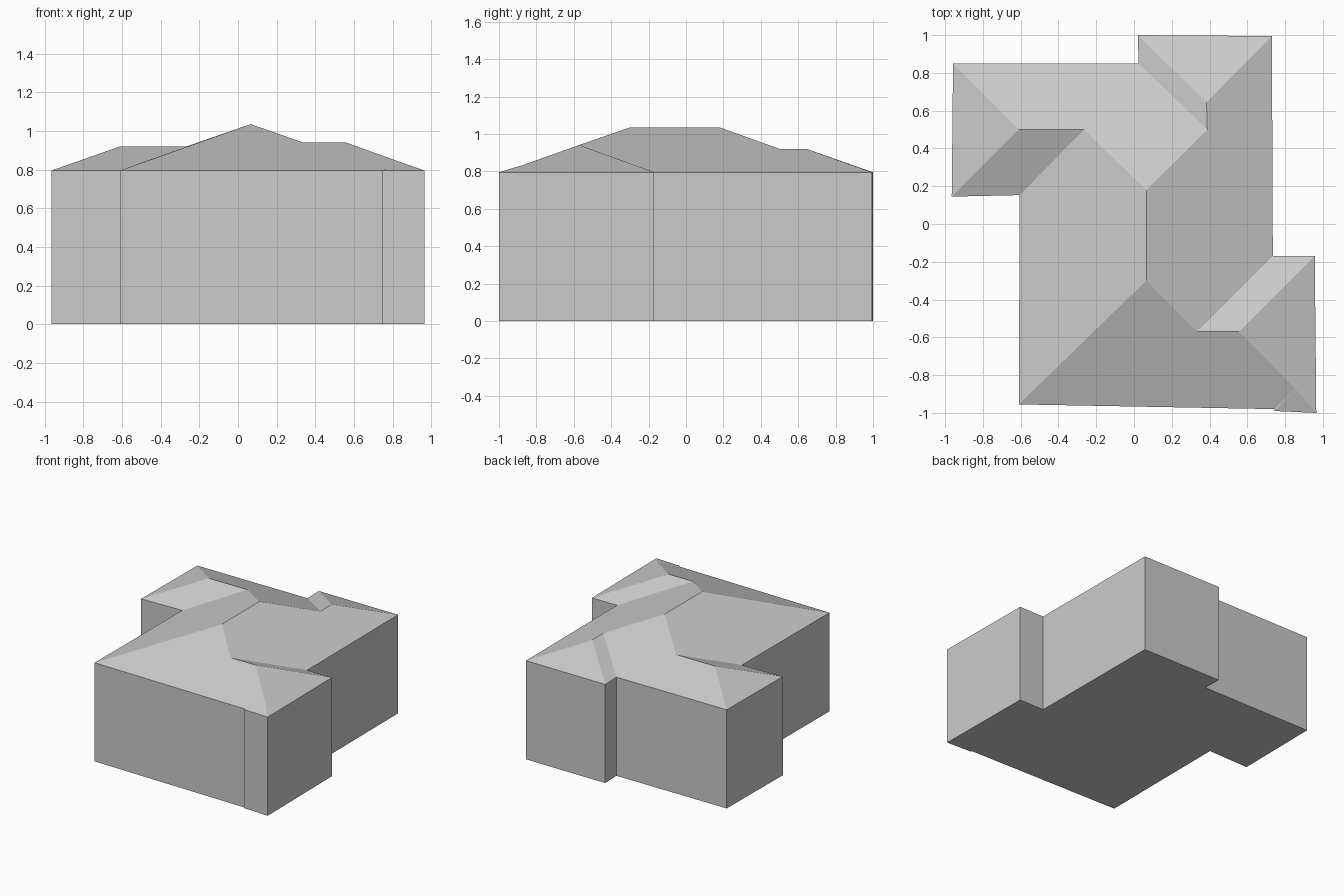
import bpy
import bmesh

cube = bpy.data.objects.get("Cube")
if cube:
    bpy.data.objects.remove(cube, do_unlink=True)

EAVES = 0.795

# One plain grey for the whole building
grey = bpy.data.materials.new("plain grey")
grey.use_nodes = True
colour = (0.6, 0.6, 0.6, 1)
grey.diffuse_color = colour
grey.node_tree.nodes["Principled BSDF"].inputs["Base Color"].default_value = colour


def finish(bm, name):
    """Turn a bmesh into a flat-shaded object."""
    mesh = bpy.data.meshes.new(name)
    bm.to_mesh(mesh)
    bm.free()
    mesh.materials.append(grey)
    obj = bpy.data.objects.new(name, mesh)
    bpy.context.collection.objects.link(obj)
    return obj


# Footprint corners, counterclockwise from the front right-hand corner
footprint = {
    "front": (-0.61, -0.955),
    "jog_in": (0.745, -0.98),
    "jog_out": (0.745, -0.99),
    "wing_front": (0.965, -1),
    "wing_back": (0.957, -0.17),
    "wing_inner": (0.735, -0.17),
    "back_left": (0.73, 0.995),
    "back_right": (0.02, 1),
    "back_inner": (0.025, 0.85),
    "side_back": (-0.958, 0.85),
    "side_front": (-0.965, 0.145),
    "side_inner": (-0.605, 0.153),
}

# Roof peaks and ridge ends
MAIN, FRONT_WING, BACK_WING, CORNER = 1.035, 0.941, 0.92, 0.834
peaks = {
    "ridge_front": (0.065, -0.3, MAIN),
    "ridge_back": (0.065, 0.18, MAIN),
    "wing_valley": (0.335, -0.57, FRONT_WING),
    "wing_peak": (0.556, -0.57, FRONT_WING),
    "corner_peak": (0.853, -0.87, CORNER),
    "side_peak": (-0.61, 0.5, BACK_WING),
    "side_valley": (-0.265, 0.5, BACK_WING),
    "back_valley": (0.388, 0.5, BACK_WING),
    "back_peak": (0.384, 0.645, BACK_WING),
}

# Each roof slope, listed by its corners counterclockwise from above
slopes = [
    "front jog_in corner_peak wing_peak wing_valley ridge_front",
    "jog_in jog_out corner_peak",
    "jog_out wing_front corner_peak",
    "wing_front wing_back wing_peak corner_peak",
    "wing_back wing_inner wing_valley wing_peak",
    "wing_inner back_left back_peak back_valley ridge_back ridge_front wing_valley",
    "back_left back_right back_peak",
    "back_right back_inner back_valley back_peak",
    "back_inner side_back side_peak side_valley ridge_back back_valley",
    "side_back side_front side_peak",
    "side_front side_inner side_valley side_peak",
    "side_inner front ridge_front ridge_back side_valley",
]

# Walls: footprint raised to the eaves, with a floor and open top
bm = bmesh.new()
low = [bm.verts.new((x, y, 0)) for x, y in footprint.values()]
high = [bm.verts.new((x, y, EAVES)) for x, y in footprint.values()]
for i in range(len(low)):
    j = (i + 1) % len(low)
    bm.faces.new((low[i], low[j], high[j], high[i]))
bm.faces.new(low[::-1])
finish(bm, "house_walls")

# Hipped roof: slopes joining the eaves to the ridges
bm = bmesh.new()
points = {name: bm.verts.new((x, y, EAVES)) for name, (x, y) in footprint.items()}
points.update({name: bm.verts.new(p) for name, p in peaks.items()})
for slope in slopes:
    bm.faces.new([points[name] for name in slope.split()])
finish(bm, "hipped_roof")
